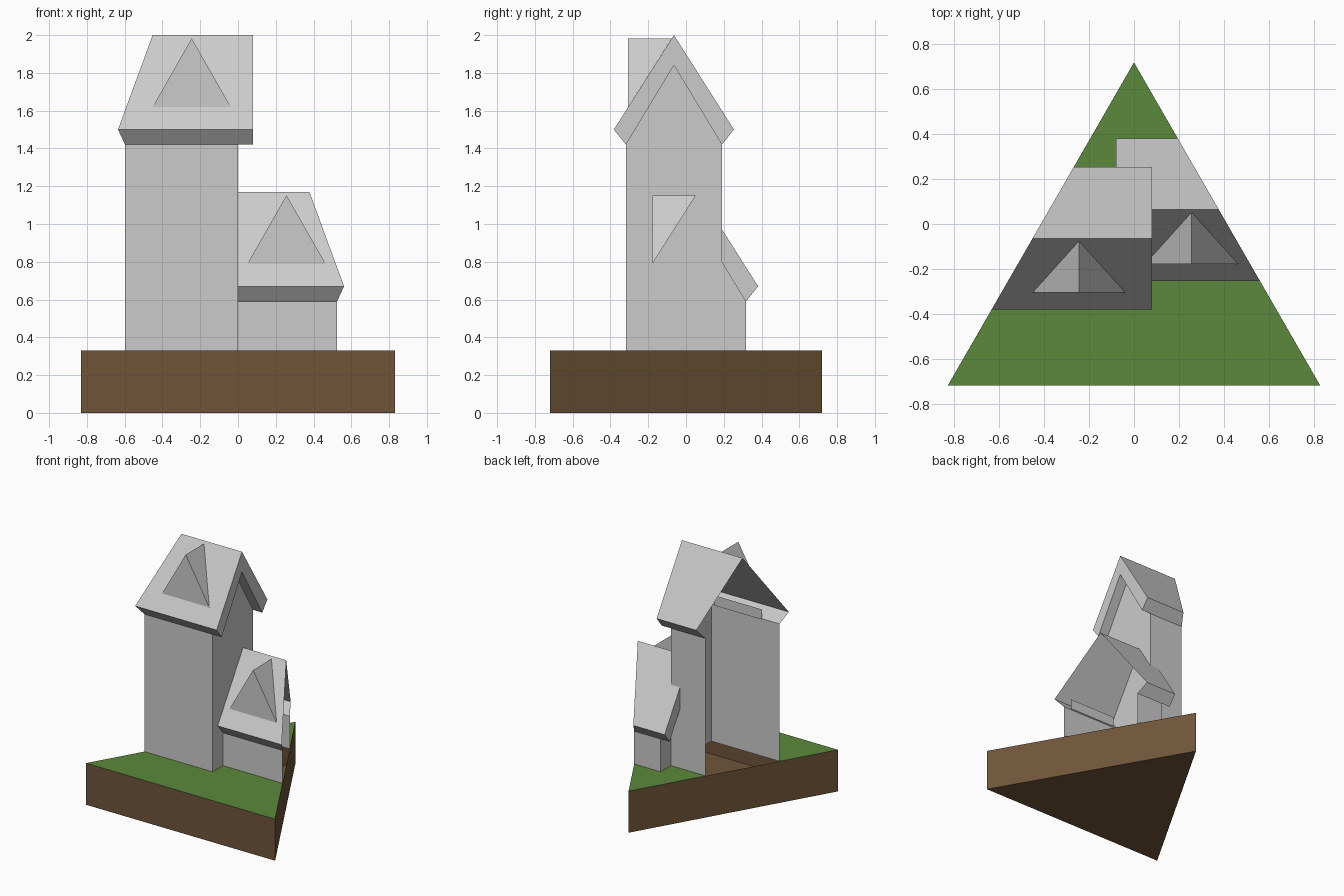
import bpy, bmesh

if "Cube" in bpy.data.objects:
    bpy.data.objects.remove(bpy.data.objects["Cube"])

HX, HY, GROUND = 0.83, 0.72, 0.33


def edge(y):
    """Half width of the triangular plot at depth y."""
    return HX * (HY - y) / (2 * HY)


def mesh(name, faces, color=None):
    """Object from a list of polygons, each a list of points."""
    bm = bmesh.new()
    for f in faces:
        bm.faces.new([bm.verts.new(p) for p in f])
    bmesh.ops.remove_doubles(bm, verts=bm.verts, dist=1e-4)
    bmesh.ops.recalc_face_normals(bm, faces=bm.faces)
    me = bpy.data.meshes.new(name)
    bm.to_mesh(me)
    bm.free()
    ob = bpy.data.objects.new(name, me)
    bpy.context.collection.objects.link(ob)
    if color:
        mat = bpy.data.materials.new(name + "_colour")
        mat.diffuse_color = (*color, 1)
        mat.use_nodes = True
        mat.node_tree.nodes["Principled BSDF"].inputs["Base Color"].default_value = mat.diffuse_color
        me.materials.append(mat)
    return ob


# Soil: triangular tray, open on top where the house stands
tri = [(-HX, -HY), (HX, -HY), (0, HY)]
soil = [[(*p, 0) for p in tri]]
for i in range(3):
    a, b = tri[i], tri[(i + 1) % 3]
    soil.append([(*a, 0), (*b, 0), (*b, GROUND), (*a, GROUND)])
mesh("soil_base", soil, (0.16, 0.09, 0.042))

# Heights (above wall base 0 offset) and depths shared by both gabled parts
WALL, EAVE = 0.254, 0.318
MID = 0.064
TW_FRONT, TW_BACK = -MID - WALL, -MID + WALL
WG_FRONT, WG_BACK = MID - WALL, MID + WALL

# Grass around the footprints
g = GROUND
grass = [
    [(-HX, -HY, g), (HX, -HY, g), (edge(TW_FRONT), TW_FRONT, g), (0, TW_FRONT, g), (-edge(TW_FRONT), TW_FRONT, g)],
    [(0, TW_FRONT, g), (edge(TW_FRONT), TW_FRONT, g), (edge(WG_FRONT), WG_FRONT, g), (0, WG_FRONT, g)],
    [(-edge(TW_BACK), TW_BACK, g), (0, TW_BACK, g), (0, WG_BACK, g), (-edge(WG_BACK), WG_BACK, g)],
    [(-edge(WG_BACK), WG_BACK, g), (0, WG_BACK, g), (edge(WG_BACK), WG_BACK, g), (0, HY, g)],
]
for f in grass:
    assert len(f) > 3
ob = mesh("grass", grass, (0.105, 0.25, 0.045))
for p in ob.data.polygons:
    if p.normal.z < 0:
        p.flip()


def house(name, s, top, lo, dormer_x):
    """Gabled part on side s, cut off by the plot edge; overhang only for y > lo."""
    m = s * MID
    eave, inner, ridge = top + 0.08, top + 0.42, top + 0.58
    xo = -s * 0.08

    def cut(y, z):
        return (s * edge(y), y, z)

    def z_out(y):
        return ridge - abs(y - m) * (ridge - eave) / EAVE

    def z_in(y):
        return inner - abs(y - m) * (inner - top) / WALL

    # walls
    walls = []
    for y in (m - WALL, m + WALL):
        walls.append([(0, y, g), cut(y, g), cut(y, top), (0, y, top)])
    start = max(lo, m - WALL)
    gable = [(0, start, g), (0, m + WALL, g), (0, m + WALL, top)]
    if start < m:
        gable.append((0, m, inner))
    gable.append((0, start, z_in(start)))
    walls.append(gable)
    mesh(name + "_walls", walls)

    # roof slopes, eave undersides, and the gable overhang with its end board
    roof = []
    for d in (-1, 1):
        ye, yw = m + d * EAVE, m + d * WALL
        roof.append([(0, m, ridge), cut(m, ridge), cut(ye, eave), (0, ye, eave)])
        roof.append([(0, ye, eave), cut(ye, eave), cut(yw, top), (0, yw, top)])
        if ye < lo:
            continue
        y0 = max(lo, m)
        pts = [(y0, z_out(y0)), (ye, eave), (yw, top), (y0, z_in(y0))]
        if d < 0:
            pts[0], pts[3] = (m, ridge), (m, inner)
        for a, b in zip(pts, pts[1:]):
            roof.append([(0, *a), (0, *b), (xo, *b), (xo, *a)])
        roof.append([(xo, *p) for p in pts])
    mesh(name + "_roof", roof)

    # dormer
    yf, zt, hw = m - 0.242, ridge - 0.018, 0.207
    yb = m - 0.012
    zb = z_out(yf)
    left, right = (dormer_x - hw, yf, zb), (dormer_x + hw, yf, zb)
    peak, back = (dormer_x, yf, zt), (dormer_x, yb, zt)
    mesh(name + "_dormer", [[left, right, peak], [left, peak, back], [right, back, peak]])

    # wall bay rising behind the eave
    a, b = dormer_x - hw, dormer_x + hw
    mesh(name + "_bay", [[(a, yf, top), (b, yf, top), (b, yf, eave), (a, yf, eave)]])


house("tower", -1, 1.42, -9, -0.245)
house("wing", 1, 0.59, TW_BACK, 0.257)
